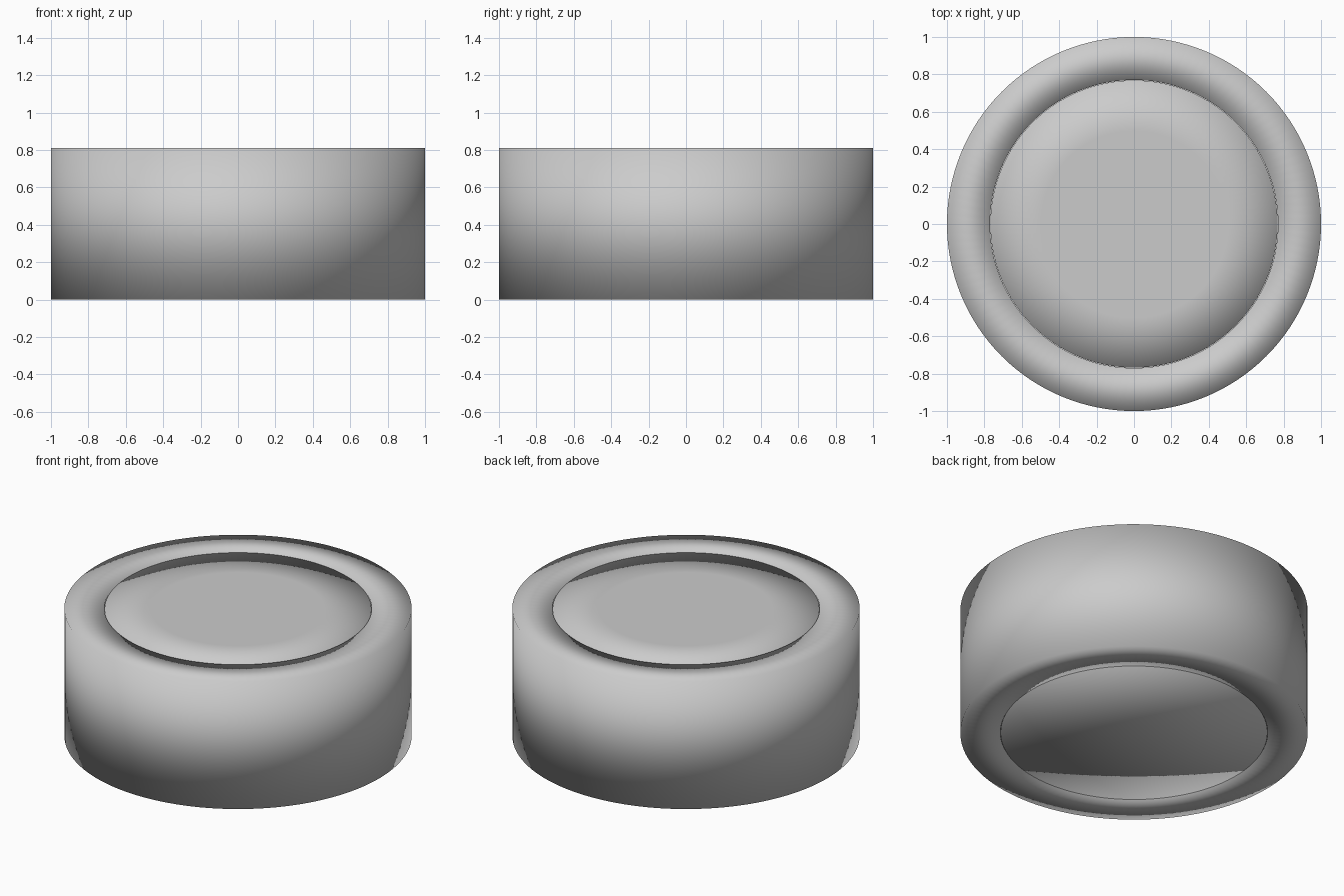
import bpy
import bmesh
import math

if "Cube" in bpy.data.objects:
    bpy.data.objects.remove(bpy.data.objects["Cube"])

SEGMENTS = 128


def lathe(name, profile, closed):
    """Revolve (radius, z) points around the z axis; fully smooth shaded."""
    bm = bmesh.new()
    rings = []
    for r, z in profile:
        if r == 0:
            rings.append([bm.verts.new((0, 0, z))] * SEGMENTS)
        else:
            rings.append([bm.verts.new((r * math.cos(a), r * math.sin(a), z))
                          for a in (2 * math.pi * i / SEGMENTS for i in range(SEGMENTS))])
    pairs = list(zip(rings, rings[1:]))
    if closed:
        pairs.append((rings[-1], rings[0]))
    for low, high in pairs:
        for i in range(SEGMENTS):
            j = (i + 1) % SEGMENTS
            corners = list(dict.fromkeys((low[i], low[j], high[j], high[i])))
            bm.faces.new(corners)
    bmesh.ops.recalc_face_normals(bm, faces=bm.faces)
    for face in bm.faces:
        face.smooth = True
    mesh = bpy.data.meshes.new(name)
    bm.to_mesh(mesh)
    bm.free()
    obj = bpy.data.objects.new(name, mesh)
    bpy.context.collection.objects.link(obj)
    return obj


# Outer sleeve with a square cross-section
lathe("outer_ring", [(0.77, 0), (1.0, 0), (1.0, 0.81), (0.77, 0.81)], closed=True)

# Flush core filling the sleeve, with a flat centre on its top face
lathe("inner_core", [(0, 0), (0.768, 0), (0.768, 0.805), (0.5, 0.805), (0, 0.805)], closed=False)
